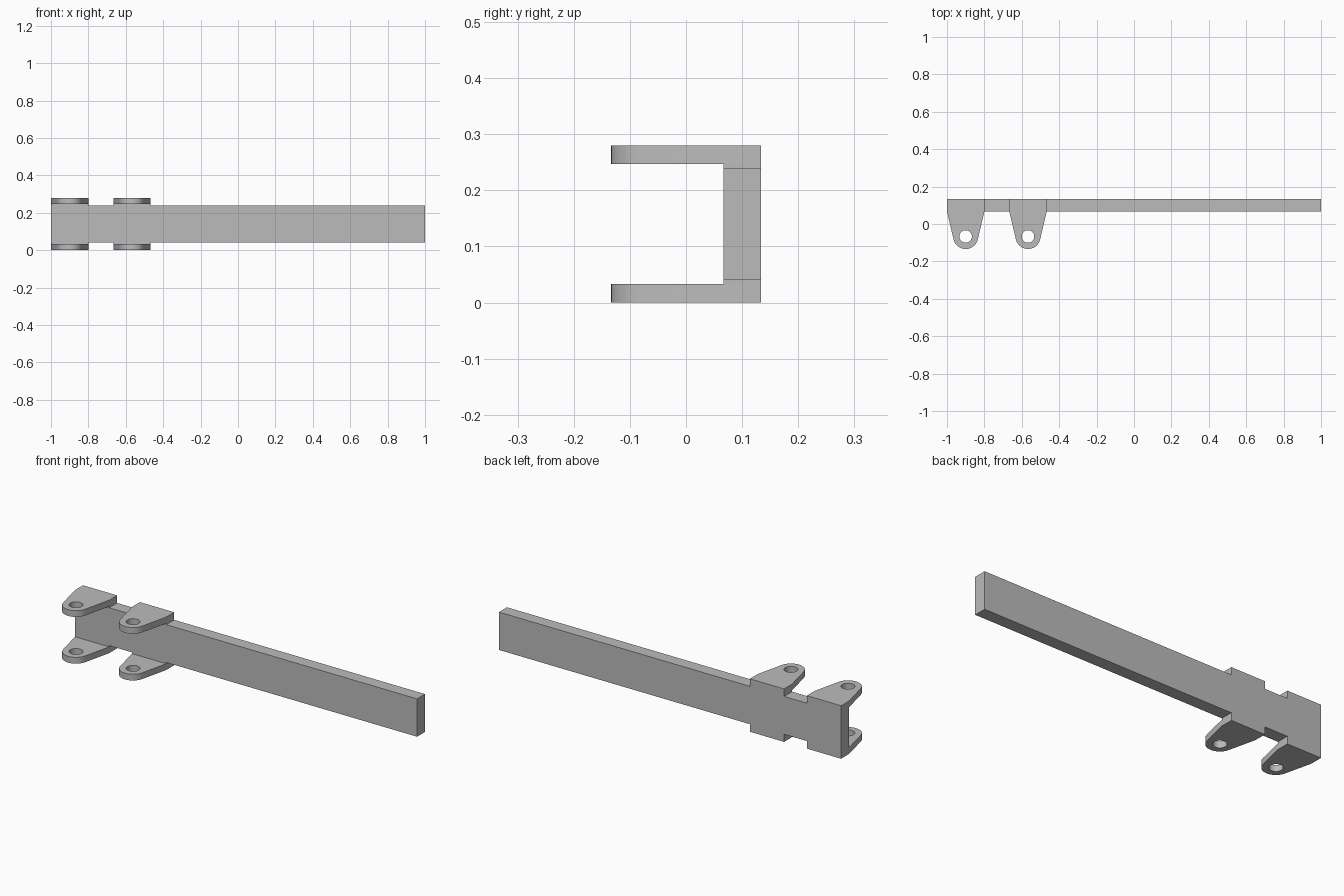
import bpy
import bmesh
from math import acos, atan2, cos, hypot, pi, radians, sin

if "Cube" in bpy.data.objects:
    bpy.data.objects.remove(bpy.data.objects["Cube"])

# Main dimensions
HEIGHT = 0.28
BAR_FRONT, BAR_BACK = 0.0667, 0.1333
BAR_BOTTOM, BAR_TOP = 0.04, 0.24
LUG_THICK, LUG_HALF = 0.0333, 0.1
EYE_Y, EYE_RADIUS, HOLE_RADIUS = -0.0667, 0.0667, 0.0333

metal = bpy.data.materials.new("grey metal")
metal.use_nodes = True
colour = (0.5, 0.5, 0.5, 1)
metal.diffuse_color = colour
metal.node_tree.nodes["Principled BSDF"].inputs["Base Color"].default_value = colour


def finish(name, bm):
    bmesh.ops.recalc_face_normals(bm, faces=bm.faces)
    mesh = bpy.data.meshes.new(name)
    bm.to_mesh(mesh)
    bm.free()
    mesh.materials.append(metal)
    obj = bpy.data.objects.new(name, mesh)
    bpy.context.collection.objects.link(obj)
    bpy.ops.object.select_all(action="DESELECT")
    obj.select_set(True)
    bpy.context.view_layer.objects.active = obj
    bpy.ops.object.shade_smooth_by_angle(angle=radians(30))
    return obj


def prism(name, loops, z0, z1):
    """Extrude an outline, with optional hole loops, from z0 to z1."""
    bm = bmesh.new()
    edges = []
    for loop in loops:
        verts = [bm.verts.new((x, y, z0)) for x, y in loop]
        edges += [bm.edges.new((v, verts[i - 1])) for i, v in enumerate(verts)]
    bmesh.ops.triangle_fill(bm, edges=edges, use_beauty=True)
    caps = bm.faces[:]
    result = bmesh.ops.extrude_face_region(bm, geom=caps, use_keep_orig=True)
    top = [g for g in result["geom"] if isinstance(g, bmesh.types.BMVert)]
    bmesh.ops.translate(bm, verts=top, vec=(0, 0, z1 - z0))
    return finish(name, bm)


def rectangle(x0, x1, y0, y1):
    return [(x0, y0), (x1, y0), (x1, y1), (x0, y1)]


def arc(cx, radius, start, end, steps):
    return [(cx + radius * cos(start + (end - start) * i / steps),
             EYE_Y + radius * sin(start + (end - start) * i / steps))
            for i in range(steps + 1)]


# Long flat bar
prism("bar", [rectangle(-1, 1, BAR_FRONT, BAR_BACK)], BAR_BOTTOM, BAR_TOP)

# Lug sides run tangent from the bar to the rounded eye
rise = BAR_FRONT - EYE_Y
tangent = atan2(rise, LUG_HALF) - acos(EYE_RADIUS / hypot(LUG_HALF, rise))

# Two pairs of hinge lugs, each with a heel that joins the bar
for place, x in (("end", -0.9), ("inner", -0.5667)):
    left, right = x - LUG_HALF, x + LUG_HALF
    outline = [(left, BAR_FRONT), (left, BAR_BACK), (right, BAR_BACK), (right, BAR_FRONT)]
    outline += arc(x, EYE_RADIUS, tangent, -pi - tangent, 24)
    hole = arc(x, HOLE_RADIUS, 0, 2 * pi, 32)[:-1]
    heel = rectangle(left, right, BAR_FRONT, BAR_BACK)
    prism(f"{place}_lower_lug", [outline, hole], 0, LUG_THICK)
    prism(f"{place}_lower_heel", [heel], LUG_THICK, BAR_BOTTOM)
    prism(f"{place}_upper_lug", [outline, hole], HEIGHT - LUG_THICK, HEIGHT)
    prism(f"{place}_upper_heel", [heel], BAR_TOP, HEIGHT - LUG_THICK)
